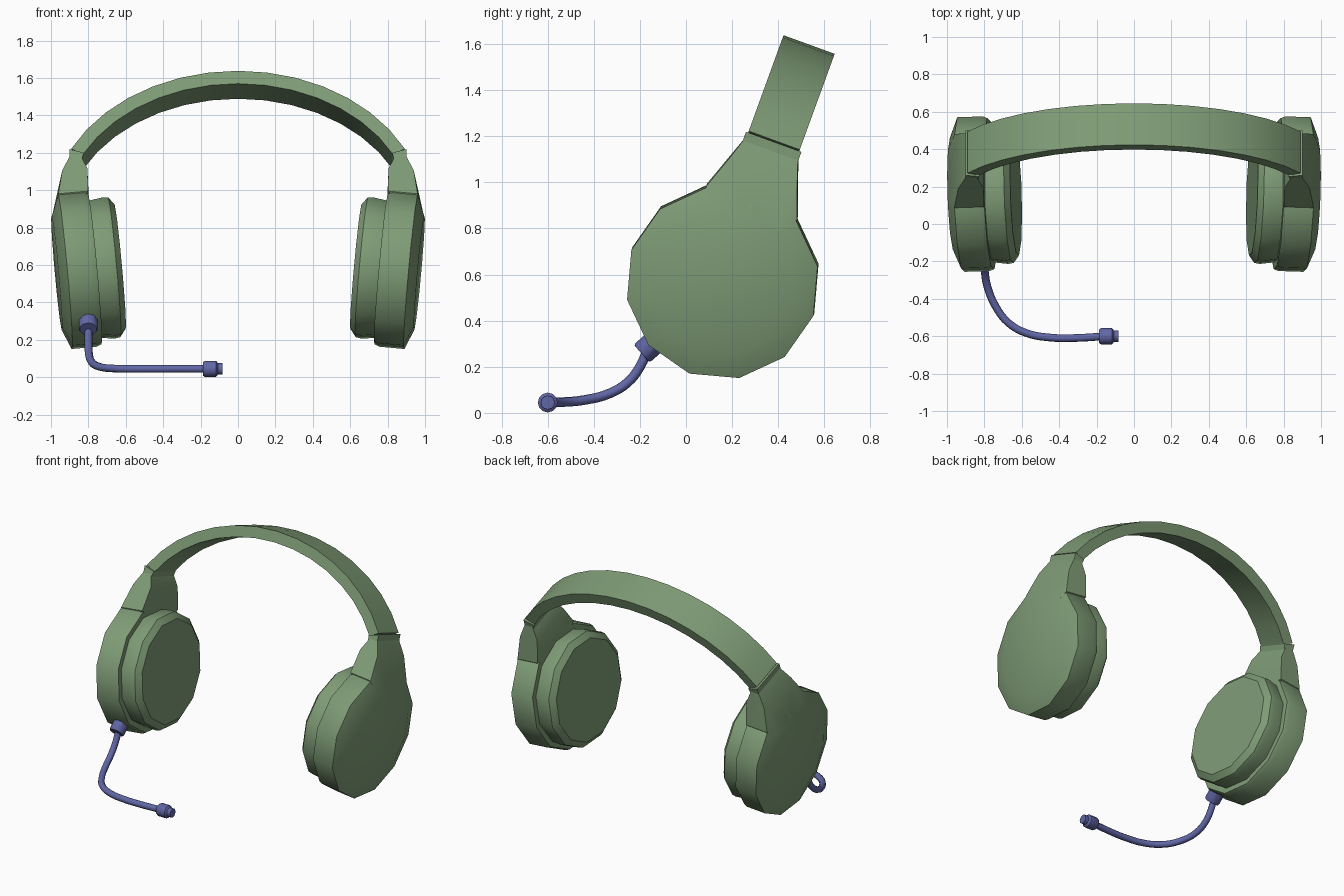
import bpy, bmesh
from math import sin, cos, radians, pi
from mathutils import Matrix, Vector

if "Cube" in bpy.data.objects:
    bpy.data.objects.remove(bpy.data.objects["Cube"], do_unlink=True)


def material(name, rgb):
    m = bpy.data.materials.new(name)
    m.use_nodes = True
    m.diffuse_color = (*rgb, 1)
    m.node_tree.nodes["Principled BSDF"].inputs["Base Color"].default_value = (*rgb, 1)
    return m


GREEN = material("sage_green", (0.21, 0.33, 0.18))
BLUE = material("slate_blue", (0.12, 0.135, 0.38))

# The whole headset leans back; each cup also toes in at the bottom
LEAN = Matrix.Translation((0, 0.16, 0.57)) @ Matrix.Rotation(radians(-20), 4, 'X')
PIVOT = Matrix.Translation((0.85, 0, 0))
TOE = PIVOT @ Matrix.Rotation(radians(5.5), 4, 'Y') @ PIVOT.inverted()


def finish(name, bm, mat, matrix, angle=35):
    bm.transform(matrix)
    bmesh.ops.recalc_face_normals(bm, faces=bm.faces)
    mesh = bpy.data.meshes.new(name)
    bm.to_mesh(mesh)
    bm.free()
    mesh.materials.append(mat)
    ob = bpy.data.objects.new(name, mesh)
    bpy.context.collection.objects.link(ob)
    bpy.ops.object.select_all(action='DESELECT')
    ob.select_set(True)
    bpy.context.view_layer.objects.active = ob
    bpy.ops.object.shade_smooth_by_angle(angle=radians(angle))
    return ob


def skin(loops):
    """Join equal closed loops of points into a capped solid."""
    bm = bmesh.new()
    rings = [[bm.verts.new(p) for p in loop] for loop in loops]
    n = len(rings[0])
    for a, b in zip(rings, rings[1:]):
        for i in range(n):
            bm.faces.new((a[i], a[(i + 1) % n], b[(i + 1) % n], b[i]))
    bm.faces.new(rings[0])
    bm.faces.new(rings[-1])
    return bm


def lathe(profile, sides=12):
    """Turn (x, radius) pairs about the x axis."""
    return skin([[(x, r * sin(2 * pi * i / sides), r * cos(2 * pi * i / sides))
                  for i in range(sides)] for x, r in profile])


def hull(points):
    bm = bmesh.new()
    for p in points:
        bm.verts.new(p)
    res = bmesh.ops.convex_hull(bm, input=bm.verts)
    loose = [v for v in bm.verts if not v.link_faces]
    bmesh.ops.delete(bm, geom=loose, context='VERTS')
    return bm


for side, label in ((1, "left"), (-1, "right")):
    flip = Matrix.Scale(side, 4, (1, 0, 0))
    place = LEAN @ flip @ TOE

    # Ear cup shell and cushion
    finish(label + "_ear_cup", lathe([(0.765, 0.41), (0.79, 0.42), (0.925, 0.42), (0.97, 0.31)]),
           GREEN, place)
    finish(label + "_ear_cushion", lathe([(0.78, 0.372), (0.69, 0.385), (0.66, 0.38), (0.63, 0.34)]),
           GREEN, place)

    # Neck tapering from the cup up to the band
    pts = [(0.968, 0, 0.308), (0.765, 0, 0.28)]
    for s in (-1, 1):
        pts += [(0.968, s * 0.153, 0.266),
                (0.765, s * 0.21, 0.37), (0.925, s * 0.21, 0.37),
                (0.755, s * 0.156, 0.52), (0.89, s * 0.156, 0.52),
                (0.785, s * 0.125, 0.61), (0.84, s * 0.125, 0.61)]
    finish(label + "_neck", hull(pts), GREEN, place)

    # Clip holding the end of the band
    pts = [(x, s * 0.128, u) for s in (-1, 1)
           for x, u in ((0.84, 0.56), (0.9, 0.575), (0.825, 0.625), (0.9, 0.645))]
    finish(label + "_band_clip", hull(pts), GREEN, LEAN @ flip, 20)

# Headband: rectangular section swept over an elliptical arch
arch = []
for i in range(15):
    t = radians(27 + 9 * i)
    arch.append([(a * cos(t), y, 0.284 + b * sin(t))
                 for a, b, y in ((1, 0.81, -0.118), (1, 0.81, 0.118),
                                 (0.93, 0.737, 0.118), (0.93, 0.737, -0.118))])
finish("headband", skin(arch), GREEN, LEAN)

# Microphone socket on the front lower edge of the right cup
axis = Vector((0, -0.75, -0.66)).to_track_quat('X', 'Z').to_matrix().to_4x4()
finish("microphone_socket", lathe([(-0.05, 0.052), (0.04, 0.052), (0.05, 0.046)], 10), BLUE,
       Matrix.Translation((-0.8, -0.155, 0.29)) @ axis)

# Curved boom
path = [(-0.8, -0.16, 0.29), (-0.8, -0.2, 0.2), (-0.798, -0.25, 0.135), (-0.785, -0.33, 0.085),
        (-0.74, -0.44, 0.056), (-0.67, -0.53, 0.047), (-0.57, -0.585, 0.045),
        (-0.45, -0.607, 0.045), (-0.33, -0.61, 0.045), (-0.15, -0.6, 0.045)]
curve = bpy.data.curves.new("microphone_boom", 'CURVE')
curve.dimensions = '3D'
curve.bevel_depth = 0.021
curve.bevel_resolution = 2
curve.resolution_u = 4
curve.use_fill_caps = True
spline = curve.splines.new('BEZIER')
spline.bezier_points.add(len(path) - 1)
for bp, p in zip(spline.bezier_points, path):
    bp.co = p
    bp.handle_left_type = bp.handle_right_type = 'AUTO'
curve.materials.append(BLUE)
bpy.context.collection.objects.link(bpy.data.objects.new("microphone_boom", curve))

# Microphone capsule
finish("microphone_capsule",
       lathe([(-0.05, 0.036), (-0.04, 0.043), (0.02, 0.043), (0.03, 0.03), (0.055, 0.03)]), BLUE,
       Matrix.Translation((-0.137, -0.6, 0.045)))
